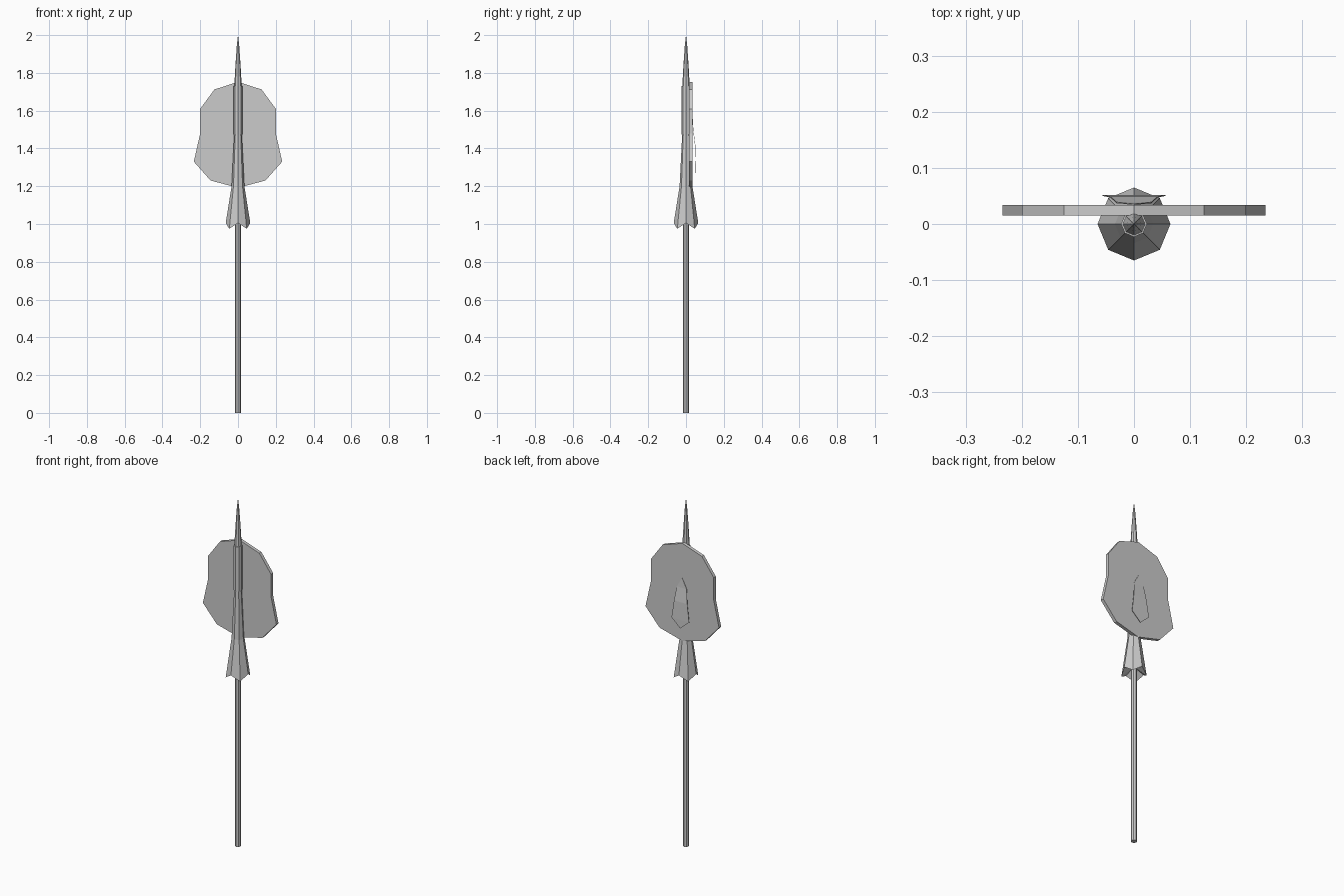
import bpy, bmesh
from math import cos, sin, pi

if "Cube" in bpy.data.objects:
    bpy.data.objects.remove(bpy.data.objects["Cube"])


def make_object(name, bm):
    bmesh.ops.recalc_face_normals(bm, faces=bm.faces[:])
    mesh = bpy.data.meshes.new(name)
    bm.to_mesh(mesh)
    bm.free()
    obj = bpy.data.objects.new(name, mesh)
    bpy.context.collection.objects.link(obj)
    return obj


def lathe(name, profile, sides=8, ripple=0.0):
    """Skin rings of (radius, z); ripple lowers every other vertex of the first ring."""
    bm = bmesh.new()
    rings = []
    for i, (r, z) in enumerate(profile):
        if r == 0:
            rings.append([bm.verts.new((0, 0, z))] * sides)
            continue
        rings.append([bm.verts.new((r * cos(2 * pi * k / sides), r * sin(2 * pi * k / sides),
                                    z - (ripple if i == 1 and k % 2 else 0)))
                      for k in range(sides)])
    for low, high in zip(rings, rings[1:]):
        for k in range(sides):
            n = (k + 1) % sides
            corners = list(dict.fromkeys((low[k], low[n], high[n], high[k])))
            bm.faces.new(corners)
    return make_object(name, bm)


def mirrored_outline(half):
    """Complete a right-hand outline whose ends lie on the centre line."""
    return half + [(-p[0], *p[1:]) for p in reversed(half[1:-1])]


# Wooden pole
lathe("pole", [(0, 0), (0.016, 0), (0.016, 1.04), (0, 1.04)])

# Flared hand guard with a zigzag, hollow rim
lathe("flared_guard", [(0, 1.03), (0.065, 1.005), (0.034, 1.2), (0.02, 1.48), (0, 1.48)],
      ripple=0.03)

# Sleeve and pointed tip
lathe("sleeve", [(0, 1.47), (0.023, 1.475), (0.023, 1.73), (0, 1.735)])
lathe("spear_tip", [(0, 1.72), (0.02, 1.725), (0.013, 1.85), (0.006, 1.95), (0, 2.0)])

# Flat shield-shaped plate behind the shaft
outline = mirrored_outline([(0, 1.753), (0.125, 1.712), (0.2, 1.61), (0.2, 1.48),
                            (0.234, 1.33), (0.145, 1.23), (0, 1.192)])
bm = bmesh.new()
face = bm.faces.new([bm.verts.new((x, 0.015, z)) for x, z in outline])
extruded = bmesh.ops.extrude_face_region(bm, geom=[face], use_keep_orig=True)
moved = [v for v in extruded["geom"] if isinstance(v, bmesh.types.BMVert)]
bmesh.ops.translate(bm, verts=moved, vec=(0, 0.019, 0))
make_object("shield_plate", bm)

# Thin bent leaf on the back of the plate
bm = bmesh.new()
rows = [(0.0, 0.035, 1.555), (0.031, 0.038, 1.5), (0.042, 0.048, 1.42),
        (0.056, 0.051, 1.32), (0.0, 0.051, 1.27)]
pairs = [[bm.verts.new((x, y, z)), bm.verts.new((-x, y, z))] if x
         else [bm.verts.new((x, y, z))] for x, y, z in rows]
for a, b in zip(pairs, pairs[1:]):
    bm.faces.new(a + b[::-1])
leaf = make_object("back_leaf", bm)
solid = leaf.modifiers.new("thickness", "SOLIDIFY")
solid.thickness = 0.002
solid.offset = 0
